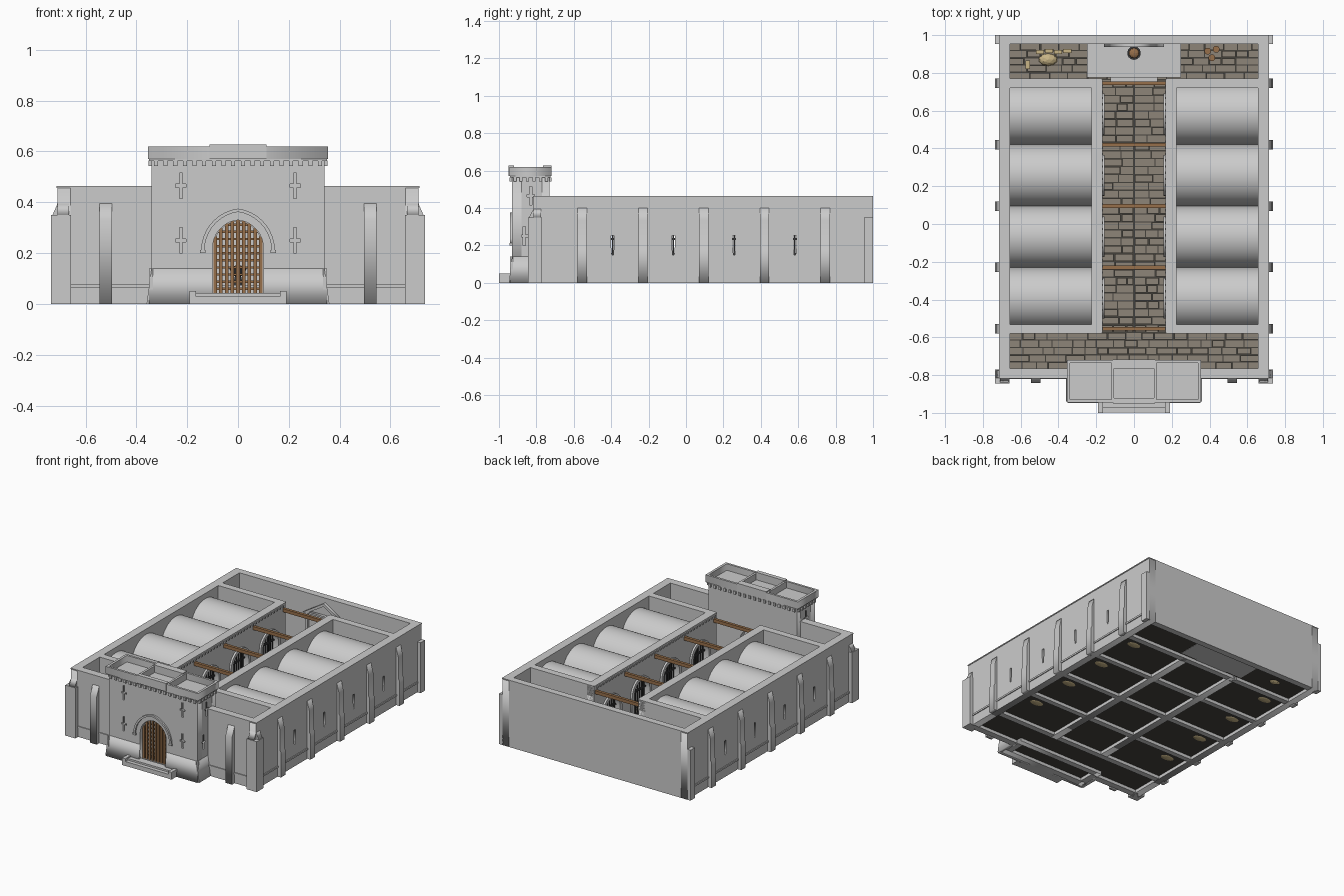
import bpy, bmesh, math, random
from mathutils import Vector, Matrix

if "Cube" in bpy.data.objects:
    bpy.data.objects.remove(bpy.data.objects["Cube"])

random.seed(4)

def mat(name, c):
    m = bpy.data.materials.new(name)
    m.diffuse_color = (*c, 1)
    m.use_nodes = True
    m.node_tree.nodes["Principled BSDF"].inputs["Base Color"].default_value = m.diffuse_color
    return m

STONE = mat("paving", (.27, .235, .19))
JOINT = mat("joint", (.06, .054, .046))
WOOD = mat("timber", (.31, .16, .07))
IRON = mat("iron", (.04, .04, .042))
STRAW = mat("straw", (.58, .46, .24))

def finish(name, bm, m=None, mirror=False, smooth=False):
    me = bpy.data.meshes.new(name)
    bmesh.ops.recalc_face_normals(bm, faces=bm.faces)
    bm.to_mesh(me)
    bm.free()
    ob = bpy.data.objects.new(name, me)
    bpy.context.collection.objects.link(ob)
    if m:
        me.materials.append(m)
    if mirror:
        ob.modifiers.new("mirror", "MIRROR").use_mirror_merge = False
    if smooth:
        bpy.ops.object.select_all(action='DESELECT')
        ob.select_set(True)
        bpy.context.view_layer.objects.active = ob
        bpy.ops.object.shade_smooth_by_angle(angle=math.radians(30))
    return ob

def boxes(name, items, m=None, mirror=False):
    bm = bmesh.new()
    for x0, x1, y0, y1, z0, z1 in items:
        M = Matrix.Translation(((x0+x1)/2, (y0+y1)/2, (z0+z1)/2)) @ Matrix.Diagonal((x1-x0, y1-y0, z1-z0, 1))
        bmesh.ops.create_cube(bm, size=1, matrix=M)
    return finish(name, bm, m, mirror)

def plate(name, axis, a, b, outline, holes=(), m=None, mirror=False, smooth=False):
    """Filled outline with holes, extruded from a to b along an axis."""
    cu = bpy.data.curves.new(name, 'CURVE')
    cu.dimensions, cu.fill_mode, cu.extrude = '2D', 'BOTH', (b-a)/2
    for loop in (outline, *holes):
        sp = cu.splines.new('POLY')
        sp.points.add(len(loop)-1)
        for p, (u, v) in zip(sp.points, loop):
            p.co = (u, v, 0, 1)
        sp.use_cyclic_u = True
    tmp = bpy.data.objects.new(name + "_profile", cu)
    bpy.context.collection.objects.link(tmp)
    me = bpy.data.meshes.new_from_object(tmp.evaluated_get(bpy.context.evaluated_depsgraph_get()))
    bm = bmesh.new()
    bm.from_mesh(me)
    bpy.data.objects.remove(tmp)
    bpy.data.curves.remove(cu)
    bpy.data.meshes.remove(me)
    bmesh.ops.remove_doubles(bm, verts=bm.verts, dist=1e-5)
    for v in bm.verts:
        u, w, d = v.co.x, v.co.y, v.co.z + (a+b)/2
        v.co = {'x': (d, u, w), 'y': (u, d, w), 'z': (u, w, d)}[axis]
    return finish(name, bm, m, mirror, smooth)

def rect(u0, u1, v0, v1):
    return [(u0, v0), (u1, v0), (u1, v1), (u0, v1)]

def arc(w, h, zs, cx=0, n=9):
    R = (h*h + w*w) / (2*w)
    t = math.atan2(h, R-w)
    right = [(w-R + R*math.cos(t*i/n), zs + R*math.sin(t*i/n)) for i in range(n+1)]
    return [(cx+x, z) for x, z in right] + [(cx-x, z) for x, z in right[-2::-1]]

def arch(w, h, z0, zs, cx=0):
    return [(cx-w, z0), (cx+w, z0)] + arc(w, h, zs, cx)

def arch_top(x, w, h, zs):
    R = (h*h + w*w) / (2*w)
    return zs + math.sqrt(max(0, R*R - (abs(x)+R-w)**2))

def cross(cx, cz):
    a, b, c = .006, .02, .05
    return [(cx+x, cz+z) for x, z in ((-a, -c), (a, -c), (a, -a), (b, -a), (b, a), (a, a), (a, c),
                                      (-a, c), (-a, a), (-b, a), (-b, -a), (-a, -a))]

def round_part(name, x, y, z0, z1, r0, r1, m, mirror=False):
    bm = bmesh.new()
    bmesh.ops.create_cone(bm, cap_ends=True, segments=14, radius1=r0, radius2=r1, depth=z1-z0,
                          matrix=Matrix.Translation((x, y, (z0+z1)/2)))
    return finish(name, bm, m, mirror, True)

def heap(name, x, y, z, s, m, mirror=False):
    bm = bmesh.new()
    bmesh.ops.create_icosphere(bm, subdivisions=2, radius=1,
                               matrix=Matrix.Translation((x, y, z)) @ Matrix.Diagonal((*s, 1)))
    return finish(name, bm, m, mirror)

PART = [-.555 + .325*i for i in range(5)]
BAY = [p + .1625 for p in PART[:4]]
H = .457

# Outer walls, with one slit per cell
slits = [[(y-.004, .15), (y+.004, .15), (y+.008, .195), (y+.008, .252), (y-.008, .252), (y-.008, .195)] for y in BAY]
plate("side_wall", 'x', .66, .71, rect(-.815, 1, 0, H), slits, mirror=True)
boxes("back_wall", [(-.66, .66, .957, 1, 0, H)])
boxes("front_wing_wall", [(.34, .66, -.815, -.77, 0, H)], mirror=True)
boxes("cross_wall", [(.17, .66, y-.02, y+.02, 0, H) for y in (PART[0], PART[4])], mirror=True)
boxes("cell_partition", [(.22, .66, y-.018, y+.018, 0, .265) for y in PART[1:4]], mirror=True)

# Corridor walls, arched doorways, surrounds and barred gates
plate("corridor_wall", 'x', .17, .22, rect(-.575, .765, 0, H),
      [arch(.085, .085, .035, .23, y) for y in BAY], mirror=True)
gate_bars = []
for y in BAY:
    plate("door_surround", 'x', .157, .172, arch(.108, .108, .035, .23, y), [arch(.085, .085, .04, .23, y)], mirror=True)
    for i in range(-3, 4):
        d = i*.023
        gate_bars.append((.19, .198, y+d-.004, y+d+.004, .035, arch_top(d, .085, .085, .23)))
    gate_bars += [(.187, .201, y-.085, y+.085, z, z+.01) for z in (.07, .15, .23)]
boxes("cell_gate", gate_bars, IRON, True)

# Barrel vaults
for y in BAY:
    plate("vault", 'x', .22, .66, arc(.1625, .1625, .262, y, 14) + arc(.1475, .1475, .262, y, 14)[::-1],
          mirror=True, smooth=True)

# Coping and dentils
c = .004
boxes("coping", [(.66-c, .71+c, -.815-c, 1, H, H+.007), (0, .66, .957-c, 1, H, H+.007),
                 (.34, .66, -.815-c, -.77+c, H, H+.007), (.17-c, .22+c, -.575, .765, H, H+.007)]
      + [(.17, .66, y-.02-c, y+.02+c, H, H+.007) for y in (PART[0], PART[4])], mirror=True)
boxes("dentils", [(.163, .17, -.56+.033*i, -.548+.033*i, .438, .45) for i in range(40)], mirror=True)

# String course at the foot of the walls
boxes("string_course", [(.71, .716, -.77, .95, .064, .076), (.34, .66, -.821, -.815, .064, .076)], mirror=True)

# Buttresses: side, corner and front
for y in PART:
    plate("side_buttress", 'y', y-.025, y+.025,
          [(.7, 0), (.735, 0), (.735, .175), (.727, .19), (.727, .335), (.71, .4), (.7, .4)], mirror=True)
boxes("corner_buttress", [(.658, .735, -.845, -.77, 0, .35), (.7, .735, .952, 1, 0, .35)], mirror=True)
plate("corner_buttress_cap", 'y', -.815, -.775, [(.7, .35), (.73, .35), (.71, .395), (.7, .395)], mirror=True)
plate("corner_front_cap", 'x', .665, .71, [(-.81, .35), (-.84, .35), (-.815, .395), (-.81, .395)], mirror=True)
plate("front_buttress", 'x', .495, .545, [(-.81, 0), (-.843, 0), (-.843, .33), (-.815, .395), (-.81, .395)], mirror=True)

# Gatehouse body
front = rect(-.34, .34, 0, .57)
gate = arch(.1, .11, .035, .22)
slots = [cross(x, z) for x in (-.225, .225) for z in (.25, .465)]
plate("gate_front_face", 'y', -.93, -.92, front, [gate] + slots)
plate("gate_front_wall", 'y', -.92, -.88, front, [gate])
plate("gate_back_wall", 'y', -.77, -.73, front, [gate])
plate("gate_side_face", 'x', .33, .34, rect(-.92, -.77, 0, .57), [cross(-.83, .465), cross(-.865, .25)], mirror=True)
boxes("gate_side_wall", [(.29, .33, -.88, -.77, 0, .57)], mirror=True)
plate("front_batter", 'x', .1, .35, [(-.925, 0), (-.947, 0), (-.93, .14), (-.925, .14)], mirror=True)
plate("side_batter", 'y', -.94, -.815, [(.335, 0), (.36, 0), (.34, .14), (.335, .14)], mirror=True)

# Gate arch mouldings and portcullis
plate("gate_hood_mould", 'y', -.942, -.928, arc(.145, .165, .21) + arc(.132, .152, .21)[::-1])
boxes("hood_stop", [(.128, .15, -.943, -.928, .2, .212)], mirror=True)
plate("gate_inner_order", 'y', -.905, -.885, arch(.105, .115, .035, .22), [arch(.096, .106, .04, .22)])
bars = [(x-.007, x+.007, -.908, -.898, .04, arch_top(x, .1, .11, .22)) for x in [i*.0225 for i in range(-4, 5)]]
for i in range(10):
    z = .055 + i*.028
    w = max([abs(k*.002) for k in range(50) if arch_top(k*.002, .1, .11, .22) > z])
    bars.append((-w, w, -.899, -.892, z, z+.009))
boxes("portcullis", bars, WOOD)

# Parapet with corbels, divisions and raised middle
boxes("gate_roof", [(-.35, .35, -.94, -.725, .562, .575)])
plate("parapet", 'z', .57, .62, rect(-.355, .355, -.945, -.72), [rect(-.338, .338, -.93, -.735)])
boxes("parapet_divider", [(.105, .12, -.93, -.735, .57, .62)], mirror=True)
boxes("parapet_middle", [(-.112, .112, -.949, -.92, .57, .627), (-.112, .112, -.765, -.718, .57, .627)])
corbels = [(x-.008, x+.008, y, y+.016, .542, .564) for x in [.019+.038*i for i in range(9)] for y in (-.944, -.735)]
corbels += [(.335, .353, y-.008, y+.008, .542, .564) for y in [-.915+.034*i for i in range(6)]]
boxes("corbels", corbels, mirror=True)

# Entrance steps
boxes("entrance_steps", [(-.17, .17, -.998, -.93, 0, .03), (-.17, .17, -.972, -.92, .03, .042)])
boxes("step_cheek", [(.165, .19, -1, -.94, 0, .05)], mirror=True)

# Floors: thin dark bed with random paving on top
rooms = [(-.66, .66, -.77, -.575), (-.66, .66, .765, .957), (-.29, .29, -.88, -.77),
         (-.17, -.003, -.575, .765), (.003, .17, -.575, .765)]
for s in (-1, 1):
    for y in BAY:
        x0, x1 = sorted((s*.22, s*.66))
        rooms.append((x0, x1, y-.145, y+.145))
stones = []
for x0, x1, y0, y1 in rooms:
    n = round((y1-y0)/.042)
    d = (y1-y0)/n
    for j in range(n):
        x = x0
        while x < x1-.001:
            e = x + random.uniform(.055, .11)
            e = x1 if e > x1-.03 else e
            stones.append((x+.003, e-.003, y0+j*d+.003, y0+(j+1)*d-.003, .026, .037+random.uniform(0, .003)))
            x = e
boxes("paving_stones", stones, STONE)
boxes("floor_bed", [(a-.003, b+.003, p-.003, q+.003, .022, .031) for a, b, p, q in rooms], JOINT)
boxes("floor_sleeper", [(-.17, .17, y-.02, y+.02, 0, .024) for y in PART])

# Timber ties over the corridor
boxes("corridor_beam", [(-.172, .172, y-.01, y+.01, .405, .428) for y in PART], WOOD)

# Straw bed and bench in each cell
for y in BAY:
    heap("cell_straw", .55, y+.07, .035, (.07, .04, .02), STRAW, True)
boxes("cell_bench", [(.6, .655, y-.13, y-.02, .075, .085) for y in BAY], WOOD, True)

# Back room: dais, gabled wall frame, brazier, straw and buckets
boxes("dais", [(-.25, .25, .775, .957, .02, .075), (-.125, .125, .735, .775, .02, .055)])
plate("wall_gable", 'y', .937, .958, [(-.16, .33), (.16, .33), (0, .43)], [[(-.11, .342), (.11, .342), (0, .41)]])
boxes("gable_post", [(.125, .145, .94, .958, .075, .33)], mirror=True)
round_part("brazier_leg", 0, .905, .075, .11, .02, .012, IRON)
round_part("brazier_bowl", 0, .905, .11, .14, .02, .036, IRON)
heap("brazier_coals", 0, .905, .14, (.027, .027, .012), WOOD)
heap("straw_heap", -.455, .87, .04, (.05, .033, .03), STRAW)
boxes("straw_bales", [(-.52+.048*i, -.476+.048*i, .9+.004*(i % 2), .922+.004*(i % 2), .035, .065) for i in range(4)]
      + [(-.575, -.55, .82, .865, .035, .06)], STRAW)
for x, y in ((.39, .915), (.435, .925), (.412, .88)):
    round_part("bucket", x, y, .035, .075, .014, .018, WOOD)
